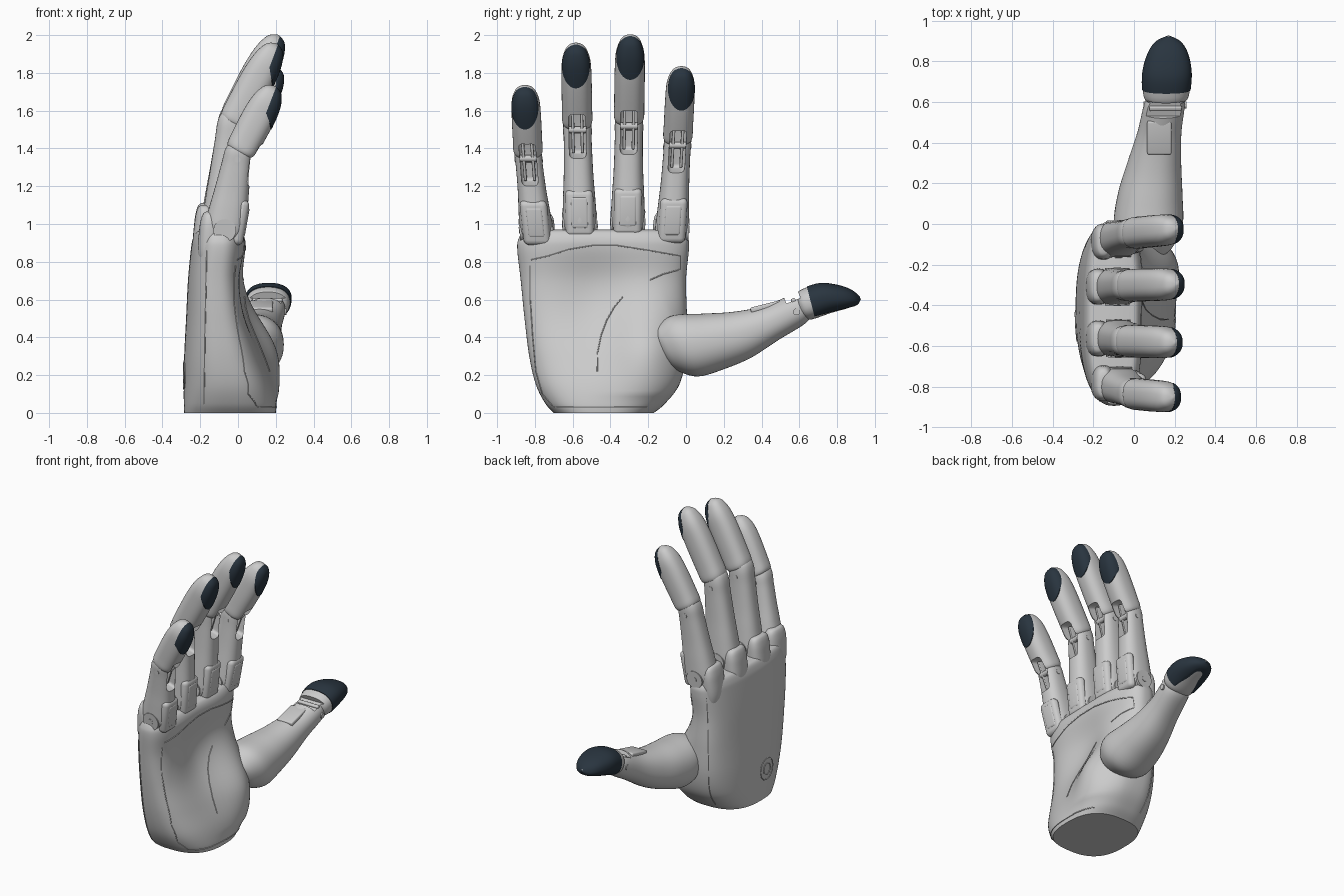
import bpy, bmesh, math
from mathutils import Vector as V, Matrix
from mathutils.bvhtree import BVHTree

if "Cube" in bpy.data.objects:
    bpy.data.objects.remove(bpy.data.objects["Cube"])

X, Y, Z = V((1, 0, 0)), V((0, 1, 0)), V((0, 0, 1))
dark = bpy.data.materials.new("dark_pad")
dark.diffuse_color = (0.022, 0.035, 0.05, 1)
dark.use_nodes = True
dark.node_tree.nodes["Principled BSDF"].inputs["Base Color"].default_value = dark.diffuse_color


def finish(name, bm, mat=None):
    bm.normal_update()
    bmesh.ops.recalc_face_normals(bm, faces=bm.faces)
    me = bpy.data.meshes.new(name)
    bm.to_mesh(me)
    bm.free()
    ob = bpy.data.objects.new(name, me)
    bpy.context.collection.objects.link(ob)
    if mat:
        me.materials.append(mat)
    return ob


def frame(c, a, b, d):
    if a.cross(b).dot(d) < 0:
        a = -a
    m = Matrix((a, b, d)).transposed().to_4x4()
    m.translation = c
    return m


def loft(name, secs, w, v, n=40, e=2.5, sub=5, mat=None):
    """Smooth skin through sections (x, y, z, half_w, half_v)."""
    rows = []
    for i in range(len(secs) - 1):
        p = [secs[max(0, min(len(secs) - 1, i + k))] for k in (-1, 0, 1, 2)]
        for s in range(sub):
            t = s / sub
            rows.append([0.5 * (2 * b + (c - a) * t + (2 * a - 5 * b + 4 * c - d) * t * t
                                + (3 * b - a - 3 * c + d) * t ** 3) for a, b, c, d in zip(*p)])
    rows.append(secs[-1])
    sc = lambda q: math.copysign(abs(q) ** (2 / e), q)
    bm = bmesh.new()
    rings = []
    for x, y, z, a, b in rows:
        a, b = max(a, .002), max(b, .002)
        rings.append([bm.verts.new(V((x, y, z)) + w * a * sc(math.cos(k * math.tau / n))
                      + v * b * sc(math.sin(k * math.tau / n))) for k in range(n)])
    for r, q in zip(rings, rings[1:]):
        for k in range(n):
            bm.faces.new((r[k], r[(k + 1) % n], q[(k + 1) % n], q[k]))
    bm.faces.new(rings[0])
    bm.faces.new(rings[-1])
    return finish(name, bm, mat)


def box(name, c, axes, size, bevel=0.0):
    bm = bmesh.new()
    bmesh.ops.create_cube(bm, size=1)
    bmesh.ops.scale(bm, vec=size, verts=bm.verts)
    if bevel:
        bmesh.ops.bevel(bm, geom=bm.edges[:], offset=bevel, segments=4, profile=.5, affect='EDGES')
    bm.transform(frame(c, *axes))
    return finish(name, bm)


def cylinder(name, c, a, b, d):
    bm = bmesh.new()
    bmesh.ops.create_cone(bm, cap_ends=True, segments=48, radius1=1, radius2=1, depth=1)
    bm.transform(frame(c, a, b, d))
    return finish(name, bm)


def boolean(obs, cutter, op):
    for ob in obs:
        m = ob.modifiers.new("cut", 'BOOLEAN')
        m.operation, m.object, m.solver = op, cutter, 'EXACT'
        bpy.context.view_layer.objects.active = ob
        bpy.ops.object.modifier_apply(modifier=m.name)
    bpy.data.objects.remove(cutter)


# Palm: stacked sections (z, back x, front x, y low, y high)
prof = [(0, -.285, .2, -.70, -.17), (.05, -.287, .2, -.745, -.11), (.15, -.287, .18, -.795, -.035),
        (.3, -.285, .13, -.83, 0), (.5, -.275, .07, -.855, .005), (.7, -.265, .04, -.875, 0),
        (.86, -.25, .05, -.893, .015), (.92, -.24, .045, -.887, .012), (.96, -.22, .02, -.86, -.02),
        (.97, -.18, -.02, -.8, -.08)]
palm = loft("palm", [((b + f) / 2, (l + h) / 2, z, (h - l) / 2, (f - b) / 2) for z, b, f, l, h in prof],
            Y, X, n=112, e=2.6, sub=7)
# Thumb mound and hollow of the palm
for p in palm.data.vertices:
    x, y, z = p.co
    g = lambda cy, cz, sy, s: math.exp(-((y - cy) / sy) ** 2 - ((z - cz) / s) ** 2)
    front = max(0, min(1, (x + .08) / .1)) * min(1, z / .1)
    p.co.x += front * (.1 * g(-.2, .34, .2, .24) - .05 * g(-.48, .62, .22, .25))

# Panel seams laid on the palm surface
bpy.context.view_layer.update()
tree = BVHTree.FromObject(palm, bpy.context.evaluated_depsgraph_get())


def seam(name, pts, d, closed=False):
    hits = []
    for a, b in zip(pts, pts[1:]):
        for k in range(10):
            h = tree.ray_cast(V(a).lerp(V(b), k / 10) - d * 3, d)[0]
            if h:
                hits.append(h - d * .0015)
    cu = bpy.data.curves.new(name, 'CURVE')
    cu.dimensions, cu.bevel_depth, cu.bevel_resolution = '3D', .003, 1
    sp = cu.splines.new('POLY')
    sp.points.add(len(hits) - 1)
    sp.use_cyclic_u = closed
    for p, h in zip(sp.points, hits):
        p.co = (*h, 1)
    bpy.context.collection.objects.link(bpy.data.objects.new(name, cu))


seam("thumb_crease", [(0, -.47, .22), (0, -.468, .32), (0, -.45, .41), (0, -.42, .49), (0, -.38, .56),
                      (0, -.33, .62)], -X)
seam("palm_seam", [(0, -.82, .81), (0, -.73, .83), (0, -.62, .865), (0, -.5, .885), (0, -.36, .885),
                   (0, -.2, .86), (0, -.03, .83), (0, -.03, .76), (0, -.12, .735), (0, -.2, .7)], -X)
seam("edge_seam", [(0, -.825, .78), (0, -.825, .6), (0, -.812, .4), (0, -.795, .22), (0, -.76, .1),
                   (0, -.7, .03)], -X)
seam("side_seam_low", [(-.18, 0, .04), (-.175, 0, .4), (-.165, 0, .91)], Y)
seam("side_seam_high", [(-.15, 0, .06), (-.17, 0, .4), (-.16, 0, .91)], -Y)
seam("heel_seam", [(0, -.7, .03), (0, -.44, .03), (0, -.18, .03)], -X)
for r in (.04, .075):
    seam("back_ring", [(0, -.5 + r * math.cos(k * math.tau / 12), .2 + r * math.sin(k * math.tau / 12))
                       for k in range(13)], X, True)

prox = [(-.22, .05, .05), (-.17, .075, .09), (-.05, .09, .112), (.2, .086, .106), (.5, .078, .094),
        (.85, .074, .082), (1.05, .074, .076), (1.15, .06, .058), (1.19, .02, .02)]
dist = [(.03, .06, .055), (.08, .079, .083), (.24, .08, .089), (.57, .08, .09), (.78, .076, .08),
        (.91, .058, .06), (.97, .035, .037), (1, .004, .004)]


def finger(nm, K, J, T, s, hx, hy):
    K, J, T = V(K), V(J), V(T)

    def bone(part, A, B, shape, grow=0, mat=None):
        d = (B - A).normalized()
        v = V((d.z, 0, -d.x)).normalized()
        secs = [(*A.lerp(B, t), (hw + grow) * s, (ht + grow) * s) for t, hw, ht in shape]
        return loft(f"{nm}_{part}", secs, Y, v, mat=mat), v, d

    lower, v, d = bone("lower_segment", K, J, prox)
    upper, v2, d2 = bone("upper_segment", J, T, dist)
    # Dark finger pad
    pad = bone("pad", J, T, dist, .003, dark)[0]
    c = V((T.x + .065, T.y, T.z - .117 * s))
    boolean([pad], cylinder("pad_cutter", c, Y * .074 * s, Z * .12 * s + X * .045, X * .2), 'INTERSECT')
    # Open slot at the middle joint with twin links and a pin
    vm, dm = (v + v2).normalized(), (d + d2).normalized()
    ax = (Y, vm, dm)
    boolean([lower, upper], box("slot_cutter", J + vm * .1 - dm * .015, ax, (.09 * s, .17, .24 * s), .02), 'DIFFERENCE')
    for q in (-1, 1):
        box(nm + "_link", J + vm * .03 + Y * q * .024 - dm * .015, ax, (.016, .05, .22 * s), .005)
    cylinder(nm + "_joint_pin", J + vm * .04, vm * .018, dm * .018, Y * .1 * s)
    cylinder(nm + "_side_pin", J - d * .02, vm * .016, dm * .016, Y * .153 * s)
    # Base knuckle: side discs, framed plate, back housing
    cylinder(nm + "_knuckle_disc", K - d * .03, v * .06, d * .06, Y * .184 * s)
    cylinder(nm + "_knuckle_pin", K - d * .03, v * .018, d * .018, Y * .19 * s)
    c = K.lerp(J, .07) + v * .078 * s
    box(nm + "_plate_frame", c, (Y, v, d), (.15 * s, .06, .25 * s), .03)
    box(nm + "_plate", c + v * .009 + d * .005, (Y, v, d), (.095 * s, .05, .17 * s), .015)
    z, y = K.z, K.y + hy
    loft(nm + "_knuckle_housing", [(hx, K.y + 2 * hy, .72, .06, .03), (hx, K.y + 1.5 * hy, z - .15, .085, .062),
         (hx, y, z - .03, .088, .056), (hx, y, z + .03, .082, .046), (hx, y, z + .06, .066, .034),
         (hx, y, z + .07, .04, .02)], Y, X)


finger("little", (-.065, -.795, .995), (0, -.835, 1.36), (.195, -.853, 1.73), .97, -.15, .012)
finger("ring", (-.075, -.563, 1.03), (-.035, -.575, 1.51), (.205, -.583, 1.955), 1, -.175, 0)
finger("middle", (-.08, -.308, 1.04), (-.03, -.302, 1.53), (.215, -.295, 2.0), 1, -.175, 0)
finger("index", (-.07, -.072, 1.0), (-.005, -.045, 1.43), (.21, -.024, 1.83), .97, -.15, -.015)

# Thumb: lower segment rising out of the mound, then the tip
d = V((0, .925, .38)).normalized()
n = V((0, -d.z, d.y))
thumb = loft("thumb_base", [(.06, -.16, .345, .02, .02), (.065, -.135, .345, .09, .09),
             (.065, -.09, .345, .135, .135), (.07, 0, .355, .17, .175), (.08, .15, .38, .158, .157),
             (.1, .3, .415, .132, .13), (.125, .45, .475, .108, .098), (.15, .59, .545, .1, .085),
             (.155, .64, .565, .08, .06)], X, n, n=56, e=2.2)
tip = [(.157, .605, .555, .09, .06), (.158, .635, .572, .112, .083), (.162, .74, .607, .118, .083),
       (.166, .83, .614, .098, .065), (.168, .89, .613, .062, .04), (.17, .922, .61, .006, .006)]
tip_ob = loft("thumb_tip", tip, X, n, n=56, e=2.3)
cap = loft("thumb_pad", [(x, y, z, a + .004, b + .004) for x, y, z, a, b in tip], X, n, n=56, e=2.3, mat=dark)
d2 = V((0, .97, .243)).normalized()
n2 = V((0, -d2.z, d2.y))
boolean([cap], box("cap_cutter", V((.16, .835, .55)) + n2 * .1, (X, d2, n2), (.5, .32, .2)), 'INTERSECT')
# Thumb joint notch, cross bar, plate and pin
boolean([thumb, tip_ob], box("notch_cutter", V((.15, .55, .64)), (X, d, n), (.3, .08, .1)), 'DIFFERENCE')
box("thumb_cross_bar", V((.155, .57, .592)), (X, d, n), (.16, .025, .03), .008)
box("thumb_plate", V((.125, .425, .563)), (X, d2, n2), (.12, .17, .03), .01)
cylinder("thumb_pin", V((.152, .585, .535)), d * .018, n * .018, X * .21)

# Turn seams into meshes and smooth everything, keeping sharp edges
bpy.ops.object.select_all(action='SELECT')
bpy.context.view_layer.objects.active = palm
bpy.ops.object.convert(target='MESH')
bpy.ops.object.shade_smooth_by_angle(angle=math.radians(35))
